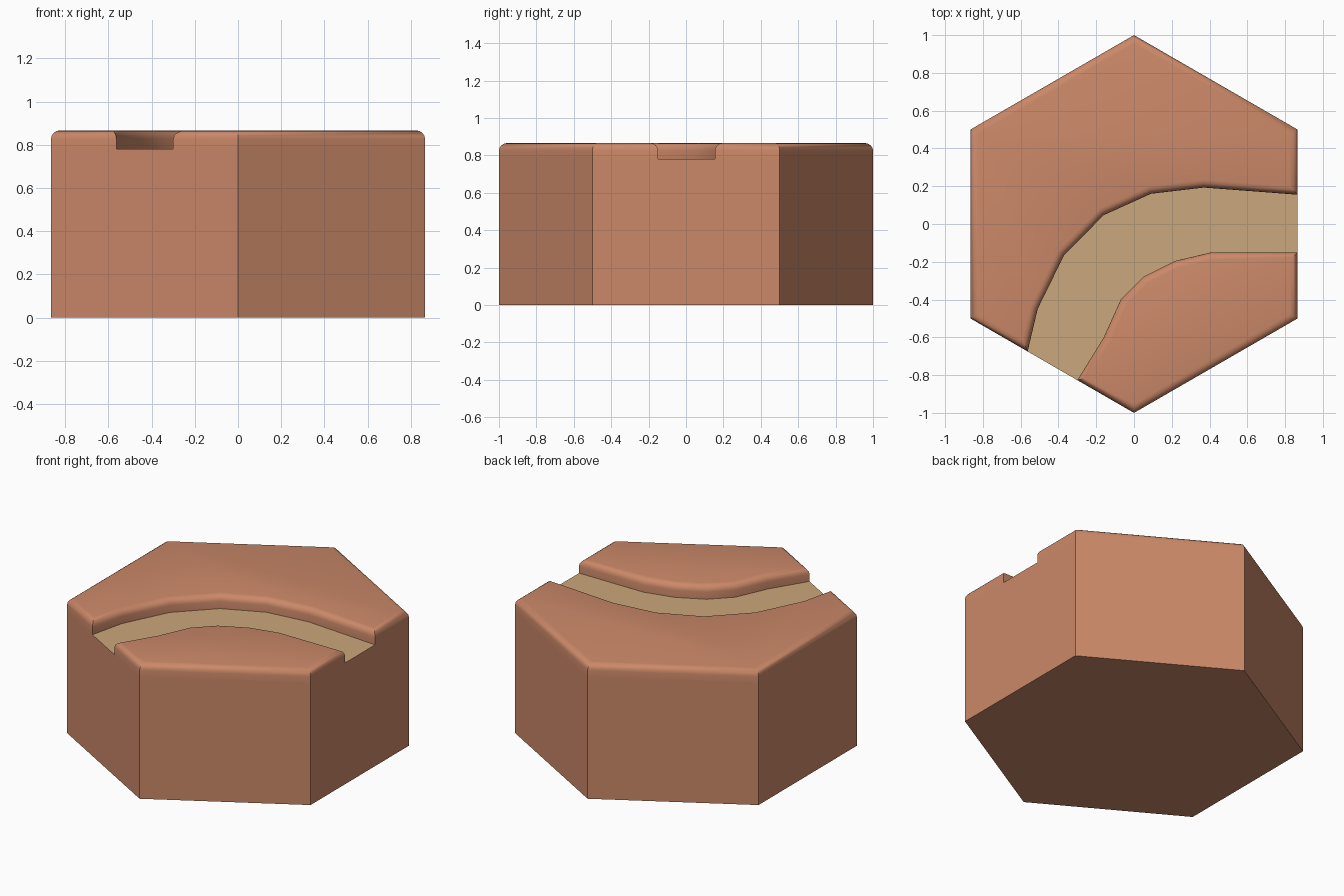
import bpy, bmesh, math

if "Cube" in bpy.data.objects:
    bpy.data.objects.remove(bpy.data.objects["Cube"])

H, FLOOR, ROUND = 0.866, 0.78, 0.04
C = math.cos(math.radians(30))

# hexagon corners, and the two banks of the curved path (right rim to front-left rim)
corners = [(C, -0.5), (C, 0.5), (0, 1), (-C, 0.5), (-C, -0.5), (0, -1)]
outer = [(C, 0.155), (0.37, 0.193), (0.09, 0.16), (-0.16, 0.047),
         (-0.37, -0.165), (-0.51, -0.45), (-0.563, -1 + 0.563 * 0.5 / C)]
inner = [(C, -0.15), (0.41, -0.15), (0.22, -0.195), (0.05, -0.28),
         (-0.07, -0.40), (-0.16, -0.60), (-0.30, -1 + 0.30 * 0.5 / C)]
perimeter = [corners[0], inner[0], outer[0], *corners[1:5], outer[-1], inner[-1], corners[5]]
large_bank = [outer[0], *corners[1:5], *outer[:0:-1]]
small_bank = [*inner, corners[5], corners[0]]


def finish(bm, name, color):
    mesh = bpy.data.meshes.new(name)
    bm.to_mesh(mesh)
    bm.free()
    obj = bpy.data.objects.new(name, mesh)
    bpy.context.collection.objects.link(obj)
    mat = bpy.data.materials.new(name + "_colour")
    mat.diffuse_color = color
    mat.use_nodes = True
    mat.node_tree.nodes["Principled BSDF"].inputs["Base Color"].default_value = mat.diffuse_color
    mesh.materials.append(mat)
    return obj


def ring(bm, pts, z):
    return [bm.verts.new((x, y, z)) for x, y in pts]


def walls(bm, low, high):
    n = len(low)
    for i in range(n):
        j = (i + 1) % n
        bm.faces.new((low[i], low[j], high[j], high[i]))


# clay block: hexagonal base carrying two raised, rounded banks
bm = bmesh.new()
bottom, rim = ring(bm, perimeter, 0), ring(bm, perimeter, FLOOR)
bm.faces.new(bottom[::-1])
walls(bm, bottom, rim)
tops = []
for bank in (large_bank, small_bank):
    low, high = ring(bm, bank, FLOOR), ring(bm, bank, H)
    walls(bm, low, high)
    tops.append(bm.faces.new(high))
bmesh.ops.remove_doubles(bm, verts=bm.verts[:], dist=1e-5)
edges = [e for e in bm.edges if all(v.co.z > H - 1e-4 for v in e.verts)]
bmesh.ops.bevel(bm, geom=edges, offset=ROUND, segments=4, profile=0.5,
                affect='EDGES', clamp_overlap=True)
block = finish(bm, "hex_block", (0.60, 0.25, 0.14, 1))
bpy.context.view_layer.objects.active = block
block.select_set(True)
bpy.ops.object.shade_smooth_by_angle(angle=math.radians(35))

# flat sandy path in the groove
bm = bmesh.new()
bm.faces.new(ring(bm, [*outer, *inner[::-1]], FLOOR))
bmesh.ops.triangulate(bm, faces=bm.faces[:])
finish(bm, "sand_path", (0.60, 0.39, 0.20, 1))
